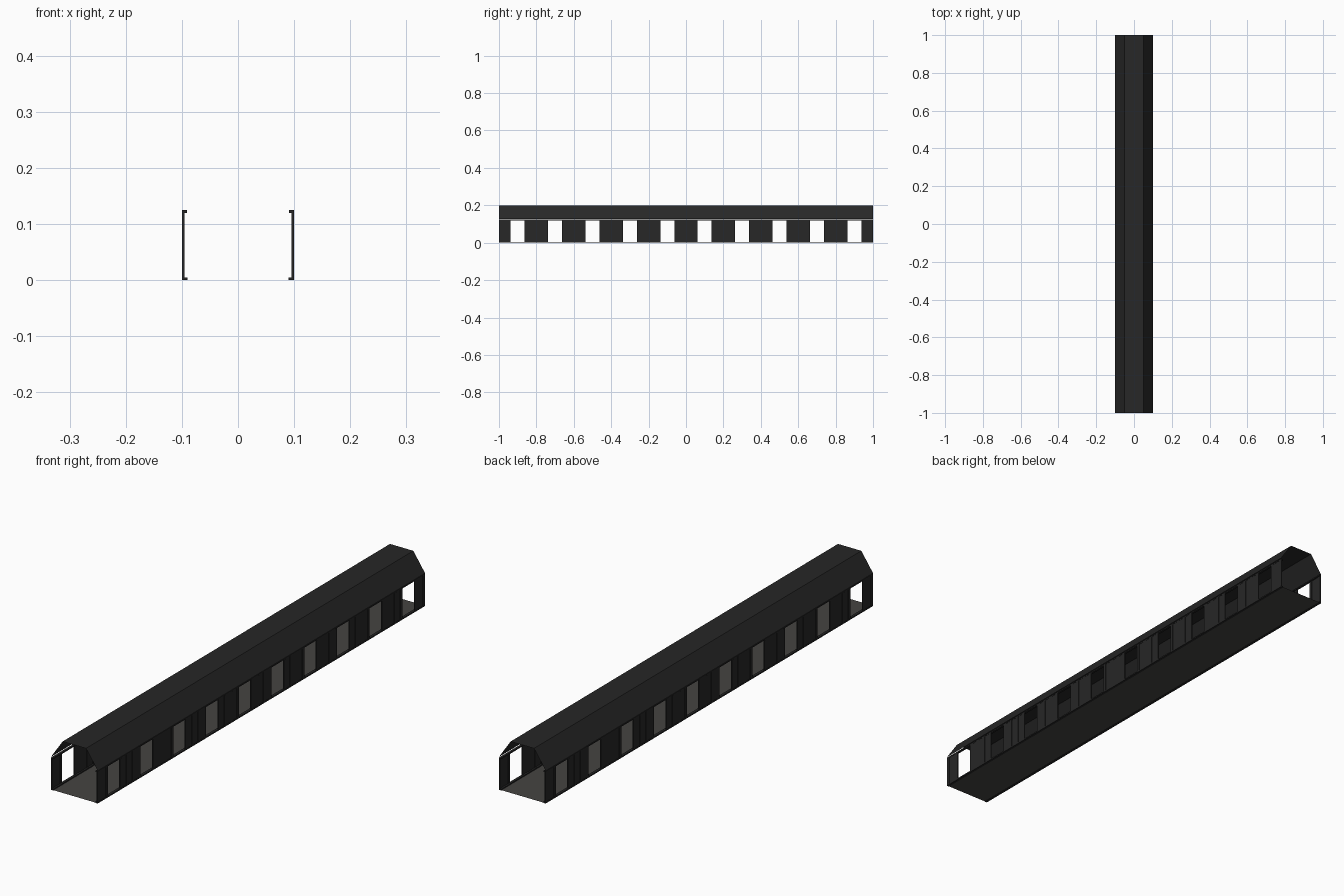
import bpy, bmesh

if "Cube" in bpy.data.objects:
    bpy.data.objects.remove(bpy.data.objects["Cube"])

def material(name, rgb):
    m = bpy.data.materials.new(name)
    m.diffuse_color = (*rgb, 1)
    m.use_nodes = True
    m.node_tree.nodes["Principled BSDF"].inputs["Base Color"].default_value = m.diffuse_color
    return m

DARK = material("dark_metal", (0.02, 0.02, 0.02))
FLOOR = material("floor_grey", (0.06, 0.058, 0.054))

def finish(name, bm, mat):
    bmesh.ops.recalc_face_normals(bm, faces=bm.faces)
    me = bpy.data.meshes.new(name)
    bm.to_mesh(me)
    bm.free()
    ob = bpy.data.objects.new(name, me)
    me.materials.append(mat)
    bpy.context.collection.objects.link(ob)
    return ob

def sheet(name, profile, mat):
    """Extrude an open x/z profile along the full length."""
    bm = bmesh.new()
    rows = [[bm.verts.new((x, y, z)) for x, z in profile] for y in (-1, 1)]
    for i in range(len(profile) - 1):
        bm.faces.new((rows[0][i], rows[0][i + 1], rows[1][i + 1], rows[1][i]))
    return finish(name, bm, mat)

def add_box(bm, x0, x1, y0, y1, z0, z1):
    vs = bmesh.ops.create_cube(bm, size=1)["verts"]
    for v in vs:
        v.co = (x0 + (v.co.x + .5) * (x1 - x0),
                y0 + (v.co.y + .5) * (y1 - y0),
                z0 + (v.co.z + .5) * (z1 - z0))

def mirrored(name, boxes):
    bm = bmesh.new()
    for b in boxes:
        add_box(bm, *b)
    ob = finish(name, bm, DARK)
    ob.modifiers.new("other_side", 'MIRROR').use_axis[0] = True
    return ob

# Thin floor and faceted roof
sheet("floor", [(-.1, .001), (.1, .001)], FLOOR)
sheet("roof", [(-.1, .127), (-.05, .2), (.05, .2), (.1, .127)], DARK)

# Rails along the bottom and top of both walls
mirrored("bottom_rails", [(.09, .1, -1, 1, 0, .005)])
mirrored("top_rails", [(.091, .0995, -1, 1, .12, .125)])

# Wall panels between the ten openings
centres = [-.9 + .2 * i for i in range(10)]
edges = [-1] + [c + s * .0375 for c in centres for s in (-1, 1)] + [1]
spans = list(zip(edges[::2], edges[1::2]))
mirrored("wall_panels", [(.0968, .0985, a, b, .005, .12) for a, b in spans])

# Upright ribs on every panel
ribs = []
for a, b in spans:
    n = 4 if b - a > .1 else 2
    for i in range(n):
        y = a + (b - a - .012) * i / (n - 1)
        ribs.append((.0955, .0997, y, y + .012, .005, .12))
mirrored("wall_ribs", ribs)
